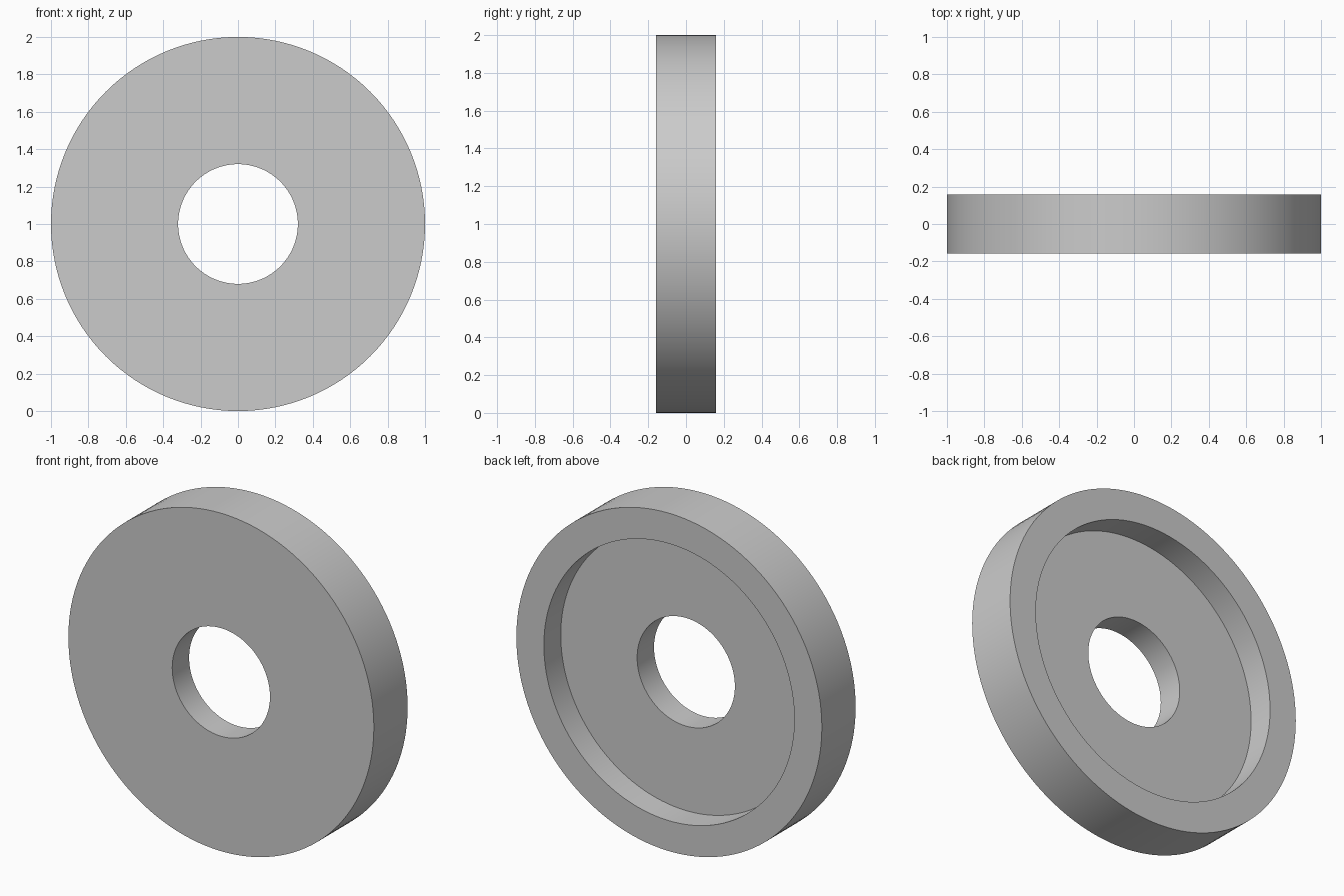
import bpy
import bmesh
from math import tau, radians
from mathutils import Matrix, Vector

cube = bpy.data.objects.get("Cube")
if cube:
    bpy.data.objects.remove(cube, do_unlink=True)

OUTER, RECESS, HOLE = 1.0, 0.82, 0.32   # radii
HALF = 0.158                            # half thickness
FLOOR = 0.0                             # y of the recess floor
SEGMENTS = 128

# Plain grey material
grey = bpy.data.materials.new("light_grey")
grey.use_nodes = True
colour = (0.6, 0.6, 0.6, 1.0)
grey.diffuse_color = colour
grey.node_tree.nodes["Principled BSDF"].inputs["Base Color"].default_value = colour

# Ring cross-section (radius, y), revolved about the y axis
profile = [(HOLE, -HALF), (OUTER, -HALF), (OUTER, HALF),
           (RECESS, HALF), (RECESS, FLOOR), (HOLE, FLOOR)]
bm = bmesh.new()
rings = []
for i in range(SEGMENTS):
    turn = Matrix.Rotation(tau * i / SEGMENTS, 3, "Y")
    rings.append([bm.verts.new(turn @ Vector((r, y, 0))) for r, y in profile])
for i, ring in enumerate(rings):
    following = rings[(i + 1) % SEGMENTS]
    for j in range(len(profile)):
        k = (j + 1) % len(profile)
        bm.faces.new((ring[j], ring[k], following[k], following[j]))
bmesh.ops.recalc_face_normals(bm, faces=bm.faces)

mesh = bpy.data.meshes.new("recessed_washer")
bm.to_mesh(mesh)
bm.free()
mesh.materials.append(grey)
washer = bpy.data.objects.new("recessed_washer", mesh)
washer.location.z = OUTER
bpy.context.collection.objects.link(washer)

# Smooth walls with crisp rims
bpy.ops.object.select_all(action="DESELECT")
washer.select_set(True)
bpy.context.view_layer.objects.active = washer
bpy.ops.object.shade_smooth_by_angle(angle=radians(30))
